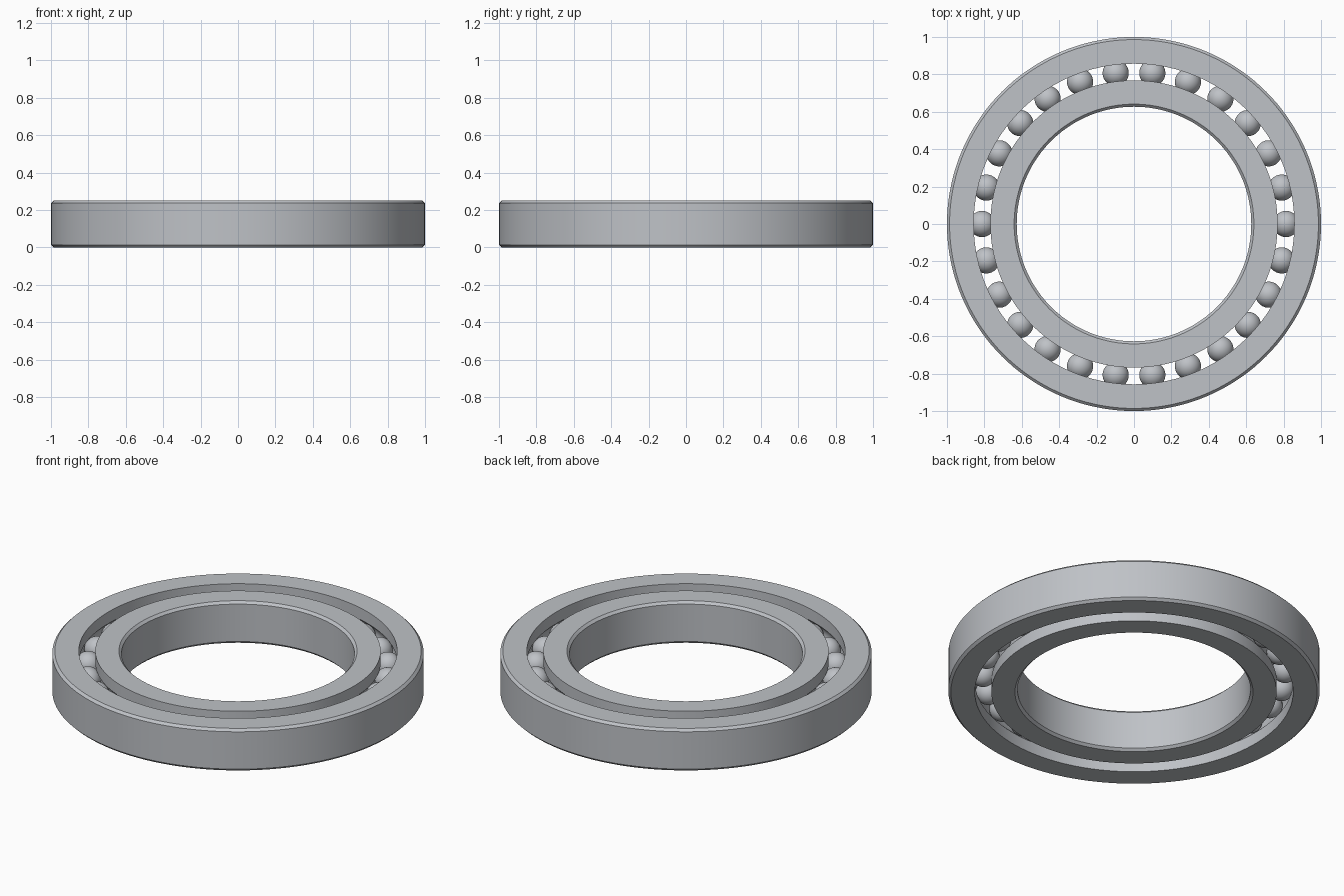
import bpy, bmesh, math
from mathutils import Matrix, Vector

if "Cube" in bpy.data.objects:
    bpy.data.objects.remove(bpy.data.objects["Cube"], do_unlink=True)

HEIGHT = 0.25
MID = HEIGHT / 2
CHAMFER = 0.014
PITCH = 0.813          # radius of the ball circle
BALL_R = 0.07
BALLS = 26
SEGMENTS = 144

steel = bpy.data.materials.new("steel_grey")
steel.use_nodes = True
colour = (0.52, 0.54, 0.57, 1)
steel.diffuse_color = colour
steel.node_tree.nodes["Principled BSDF"].inputs["Base Color"].default_value = colour


def finish(name, bm):
    bmesh.ops.recalc_face_normals(bm, faces=bm.faces)
    mesh = bpy.data.meshes.new(name)
    bm.to_mesh(mesh)
    bm.free()
    mesh.materials.append(steel)
    obj = bpy.data.objects.new(name, mesh)
    bpy.context.collection.objects.link(obj)
    bpy.ops.object.select_all(action='DESELECT')
    obj.select_set(True)
    bpy.context.view_layer.objects.active = obj
    bpy.ops.object.shade_smooth_by_angle(angle=math.radians(30))
    return obj


def race(name, plain_r, track_r):
    """Ring with a chamfered plain wall and a grooved ball track."""
    side = 1 if track_r > PITCH else -1      # direction from the balls to the track wall
    inset = plain_r - side * CHAMFER
    profile = [(track_r, 0), (inset, 0), (plain_r, CHAMFER),
               (plain_r, HEIGHT - CHAMFER), (inset, HEIGHT), (track_r, HEIGHT)]
    # groove arc, from the upper lip to the lower lip
    groove_r = BALL_R + 0.001
    half = math.acos(abs(track_r - PITCH) / groove_r)
    steps = 12
    for i in range(steps + 1):
        a = half * (1 - 2 * i / steps)
        profile.append((PITCH + side * groove_r * math.cos(a), MID + groove_r * math.sin(a)))

    bm = bmesh.new()
    verts = [bm.verts.new((r, 0, z)) for r, z in profile]
    edges = [bm.edges.new((v, verts[i - 1])) for i, v in enumerate(verts)]
    bmesh.ops.spin(bm, geom=verts + edges, cent=(0, 0, 0), axis=(0, 0, 1),
                   angle=math.tau, steps=SEGMENTS, use_merge=True)
    bmesh.ops.remove_doubles(bm, verts=bm.verts, dist=0.0001)
    return finish(name, bm)


# Rings
race("outer_race", 1.0, 0.857)
race("inner_race", 0.627, 0.768)

# Balls spaced evenly between the races
bm = bmesh.new()
for i in range(BALLS):
    spot = Matrix.Rotation(math.tau * i / BALLS, 4, 'Z') @ Matrix.Translation(Vector((PITCH, 0, MID)))
    bmesh.ops.create_uvsphere(bm, u_segments=32, v_segments=18, radius=BALL_R, matrix=spot)
finish("balls", bm)
